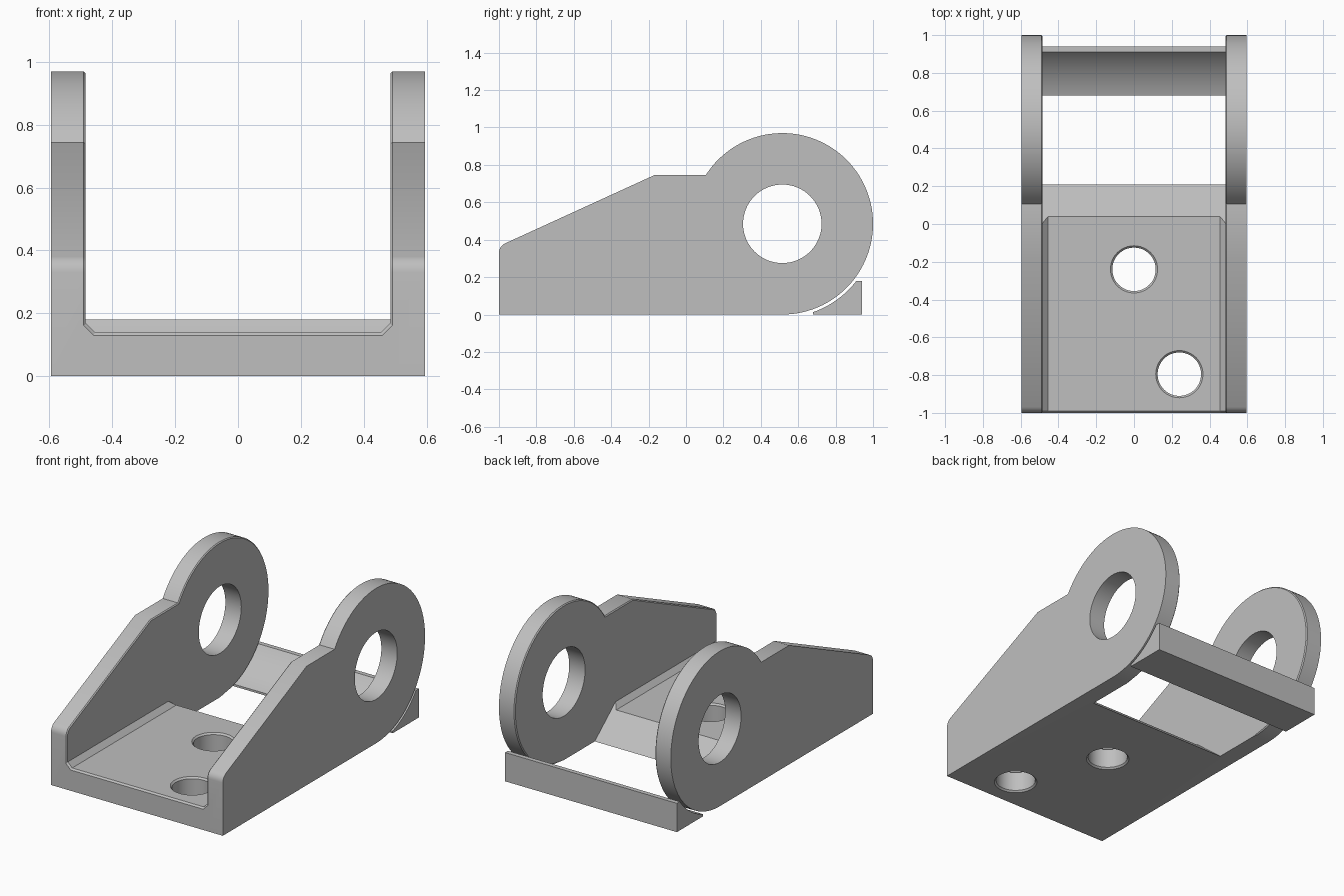
import bpy, bmesh
from math import sin, cos, pi, radians, sqrt, atan2
from mathutils import Vector

if "Cube" in bpy.data.objects:
    bpy.data.objects.remove(bpy.data.objects["Cube"])

HALF_W, INNER = 0.595, 0.485         # outer and inner faces of the side plates
EYE_Y, EYE_Z, EYE_R = 0.515, 0.485, 0.485
FLOOR = 0.14

grey = bpy.data.materials.new("plain_grey")
grey.use_nodes = True
colour = (0.52, 0.52, 0.52, 1)
grey.diffuse_color = colour
grey.node_tree.nodes["Principled BSDF"].inputs["Base Color"].default_value = colour


def make(name, bm):
    bmesh.ops.recalc_face_normals(bm, faces=bm.faces)
    mesh = bpy.data.meshes.new(name)
    bm.to_mesh(mesh)
    bm.free()
    mesh.materials.append(grey)
    ob = bpy.data.objects.new(name, mesh)
    bpy.context.collection.objects.link(ob)
    return ob


def prism(points, offset):
    """Extrude a closed outline of 3D points by a vector."""
    bm = bmesh.new()
    face = bm.faces.new([bm.verts.new(p) for p in points])
    new = bmesh.ops.extrude_face_region(bm, geom=[face])["geom"]
    verts = [v for v in new if isinstance(v, bmesh.types.BMVert)]
    bmesh.ops.translate(bm, verts=verts, vec=offset)
    bmesh.ops.recalc_face_normals(bm, faces=bm.faces)
    return bm


def arc(cy, cz, r, a0, a1, n):
    return [(cy + r * cos(a0 + (a1 - a0) * i / n),
             cz + r * sin(a0 + (a1 - a0) * i / n)) for i in range(n + 1)]


def activate(ob):
    bpy.ops.object.select_all(action='DESELECT')
    ob.select_set(True)
    bpy.context.view_layer.objects.active = ob


def combine(target, other, operation):
    activate(target)
    mod = target.modifiers.new(operation.lower(), 'BOOLEAN')
    mod.operation, mod.solver, mod.object = operation, 'EXACT', other
    bpy.ops.object.modifier_apply(modifier=mod.name)
    bpy.data.objects.remove(other)


# Side plate outline: round eye, short flat, long slope, rounded nose
shoulder = 0.745
a_shoulder = pi - atan2(shoulder - EYE_Z, sqrt(EYE_R ** 2 - (shoulder - EYE_Z) ** 2))
outline = [(-1, 0)] + arc(EYE_Y, EYE_Z, EYE_R, -pi / 2, a_shoulder, 72)
outline += [(-0.17, shoulder)]
outline += arc(-0.945, 0.33, 0.055, radians(115), pi, 6)


def side_plate(name, side):
    bm = prism([(side * INNER, y, z) for y, z in outline],
               (side * (HALF_W - INNER), 0, 0))
    # Tiny chamfer on the inner rim
    rim = [e for e in bm.edges
           if all(abs(abs(v.co.x) - INNER) < 1e-4 for v in e.verts)
           and max(v.co.z for v in e.verts) > 0.001]
    bmesh.ops.bevel(bm, geom=rim, offset=0.006, segments=1, affect='EDGES')
    return make(name, bm)


# Floor with sloped fillets along the walls
lip, web = 0.5, 0.03
section = [(-lip, 0), (lip, 0), (lip, FLOOR + web), (INNER, FLOOR + web),
           (INNER - web, FLOOR), (web - INNER, FLOOR),
           (-INNER, FLOOR + web), (-lip, FLOOR + web)]
bm = prism([(x, -1, z) for x, z in section], (0, 1.4, 0))
front_rim = [e for e in bm.edges
             if all(v.co.y < -0.999 and v.co.z > 0.1 for v in e.verts)
             and max(abs(v.co.x) for v in e.verts) < INNER + 0.001]
bmesh.ops.bevel(bm, geom=front_rim, offset=0.01, segments=1, affect='EDGES')

# Slanted rear end of the floor
cut = bmesh.ops.bisect_plane(bm, geom=bm.verts[:] + bm.edges[:] + bm.faces[:],
                             plane_co=(0, 0.21, 0), plane_no=Vector((0, FLOOR, 0.17)),
                             clear_outer=True)
ends = [e for e in cut["geom_cut"] if isinstance(e, bmesh.types.BMEdge)]
bmesh.ops.edgeloop_fill(bm, edges=ends)
bracket = make("bracket", bm)

for side, word in ((1, "left"), (-1, "right")):
    combine(bracket, side_plate(word + "_plate", side), 'UNION')

# Bore through both eyes
bore = [(-0.8, y, z) for y, z in arc(EYE_Y, EYE_Z, 0.21, 0, 2 * pi, 64)[:-1]]
combine(bracket, make("eye_bore", prism(bore, (1.6, 0, 0))), 'DIFFERENCE')


def screw_hole(x, y):
    """Cutter for a hole chamfered at both ends."""
    bm = bmesh.new()
    n, rings = 48, []
    for r, z in ((0.135, -0.01), (0.115, 0.01), (0.115, FLOOR - 0.01), (0.135, FLOOR + 0.01)):
        rings.append([bm.verts.new((px, py, z))
                      for px, py in arc(x, y, r, 0, 2 * pi, n)[:-1]])
    for low, high in zip(rings, rings[1:]):
        for i in range(n):
            j = (i + 1) % n
            bm.faces.new((low[i], low[j], high[j], high[i]))
    bm.faces.new(rings[0][::-1])
    bm.faces.new(rings[-1])
    return make("screw_hole", bm)


for x, y in ((0, -0.24), (0.24, -0.795)):
    combine(bracket, screw_hole(x, y), 'DIFFERENCE')

# Separate rear bar, hollowed to clear the eyes
bar = [(0.68, 0), (0.94, 0), (0.94, 0.18)]
bar += arc(EYE_Y, EYE_Z, 0.5, atan2(-0.305, 0.396), atan2(-0.472, 0.165), 16)
rear_bar = make("rear_bar", prism([(-HALF_W, y, z) for y, z in bar], (2 * HALF_W, 0, 0)))

for ob in (bracket, rear_bar):
    activate(ob)
    bpy.ops.object.shade_smooth_by_angle(angle=radians(25))
